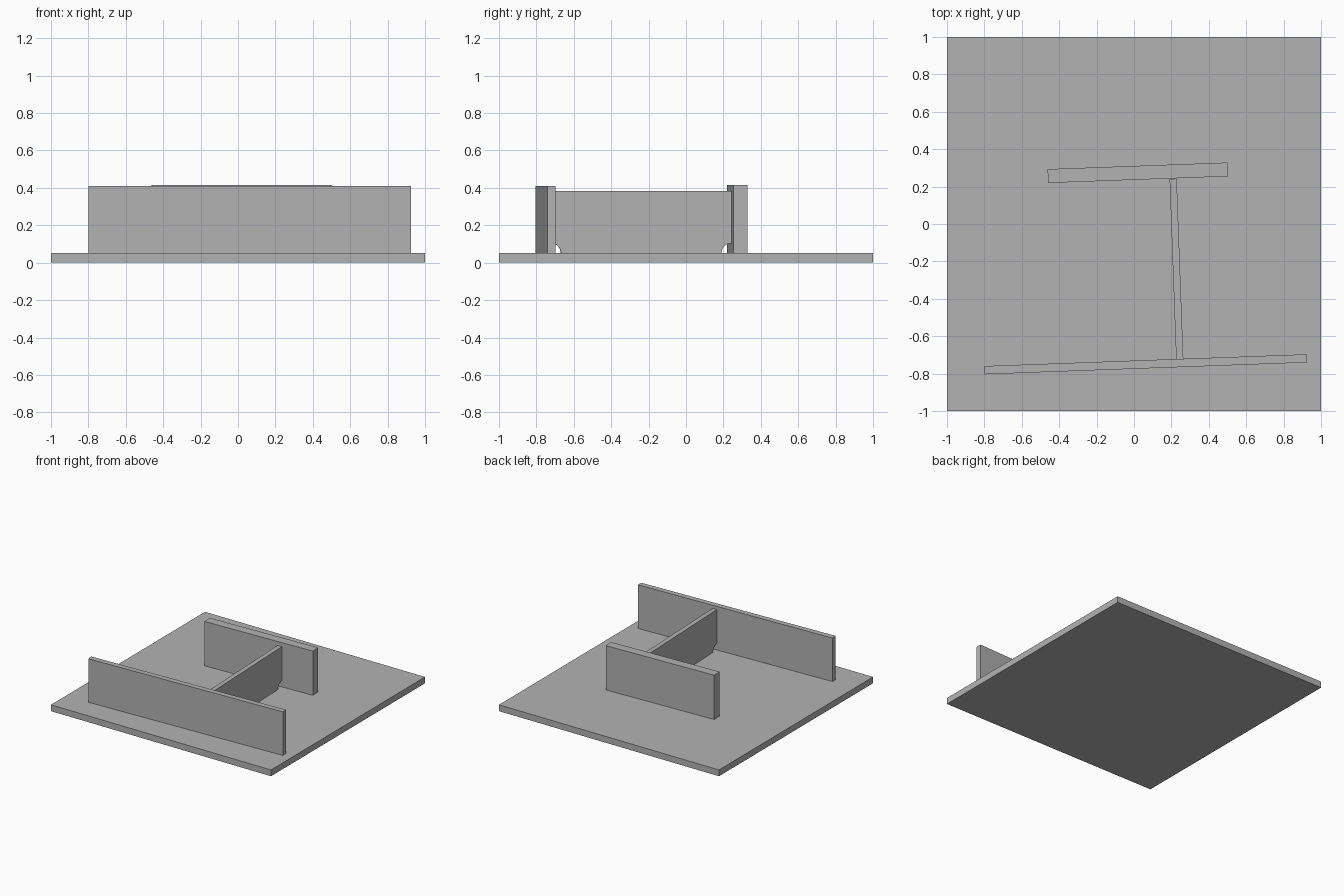
import bpy
import bmesh
from math import radians, sin, cos, pi
from mathutils import Matrix

if "Cube" in bpy.data.objects:
    bpy.data.objects.remove(bpy.data.objects["Cube"], do_unlink=True)

PLATE_TOP = 0.052
SKEW = radians(2.1)  # the welded profile sits slightly turned on the plate

steel = bpy.data.materials.new("steel_grey")
steel.use_nodes = True
colour = (0.45, 0.45, 0.45, 1)
steel.diffuse_color = colour
steel.node_tree.nodes["Principled BSDF"].inputs["Base Color"].default_value = colour


def finish(name, bm, centre, turn):
    bmesh.ops.recalc_face_normals(bm, faces=bm.faces)
    mesh = bpy.data.meshes.new(name)
    bm.to_mesh(mesh)
    bm.free()
    mesh.materials.append(steel)
    obj = bpy.data.objects.new(name, mesh)
    obj.location = centre
    obj.rotation_euler.z = turn
    bpy.context.collection.objects.link(obj)


def box(name, centre, size, turn=0):
    bm = bmesh.new()
    bmesh.ops.create_cube(bm, size=1, matrix=Matrix.Diagonal((*size, 1)))
    finish(name, bm, centre, turn)


def wall(name, x, y, length, thickness, top):
    height = top - PLATE_TOP
    box(name, (x, y, PLATE_TOP + height / 2), (length, thickness, height), SKEW)


def web(name, x, y, length, thickness, top, radius, steps=10):
    # Side profile with a quarter-round weld hole at each lower corner
    half, height = length / 2, top - PLATE_TOP
    arc = [(half - radius * cos(a), radius * sin(a))
           for a in (i * pi / 2 / steps for i in range(steps + 1))]
    profile = arc + [(half, height), (-half, height)]
    profile += [(-py, pz) for py, pz in reversed(arc)]
    bm = bmesh.new()
    face = bm.faces.new([bm.verts.new((-thickness / 2, py, pz)) for py, pz in profile])
    side = bmesh.ops.extrude_face_region(bm, geom=[face])
    moved = [v for v in side["geom"] if isinstance(v, bmesh.types.BMVert)]
    bmesh.ops.translate(bm, verts=moved, vec=(thickness, 0, 0))
    finish(name, bm, (x, y, PLATE_TOP), SKEW)


box("base_plate", (0, 0, PLATE_TOP / 2), (2, 2, PLATE_TOP))
wall("front_flange", 0.063, -0.75, 1.725, 0.044, 0.41)
wall("back_flange", 0.02, 0.274, 0.962, 0.074, 0.416)
web("web", 0.227, -0.24, 0.964, 0.038, 0.384, 0.052)
